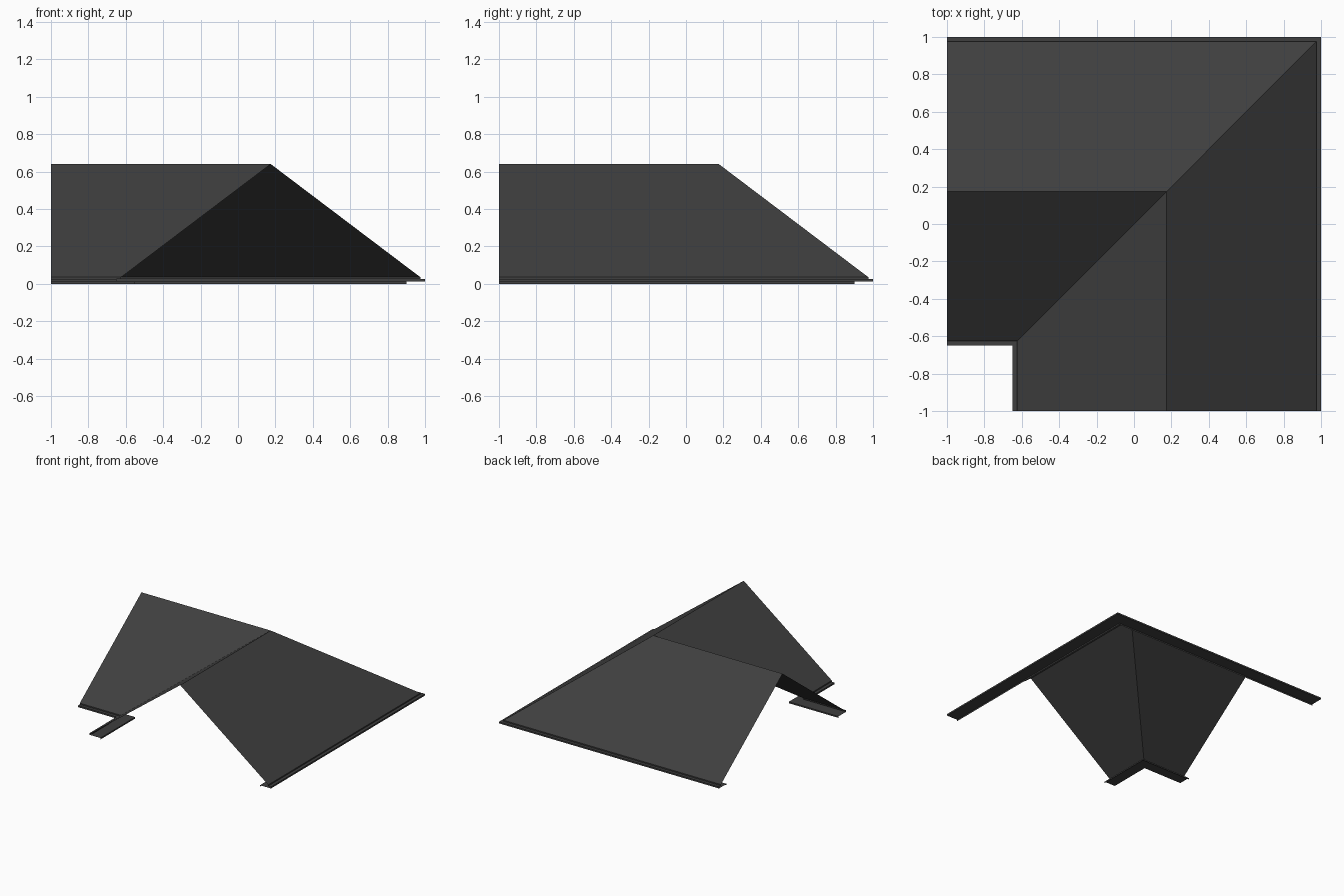
import bpy

if "Cube" in bpy.data.objects:
    bpy.data.objects.remove(bpy.data.objects["Cube"])

RIDGE = 0.175   # ridge offset from the centre, same on both legs

mat = bpy.data.materials.new("dark_slate")
mat.diffuse_color = (0.05, 0.05, 0.05, 1)
mat.use_nodes = True
mat.node_tree.nodes["Principled BSDF"].inputs["Base Color"].default_value = mat.diffuse_color


def corner_sweep(name, profile):
    """Sweep a (offset, z) profile round the mitred L corner."""
    verts, faces = [], []
    for u, z in profile:
        p = RIDGE + u
        verts += [(-1, p, z), (p, p, z), (p, -1, z)]
    for i in range(len(profile) - 1):
        a, b = 3 * i, 3 * i + 3
        for k in (0, 1):
            faces.append((a + k, b + k, b + k + 1, a + k + 1))
    me = bpy.data.meshes.new(name)
    me.from_pydata(verts, [], faces)
    me.materials.append(mat)
    ob = bpy.data.objects.new(name, me)
    bpy.context.collection.objects.link(ob)
    return ob


# roof slopes meeting at the ridge, with hip and valley at the corner
corner_sweep("roof_slopes", [(-0.80, 0.035), (0, 0.64), (0.80, 0.035)])

# eave: fascia, gutter lip and soffit strip, on the inner and outer edges
eave = [(0.80, 0.035), (0.80, 0.025), (0.825, 0.025), (0.825, 0.012),
        (0.725, 0.012), (0.725, 0.0)]
corner_sweep("outer_eave", eave)
corner_sweep("inner_eave", [(-u, z) for u, z in reversed(eave)])
